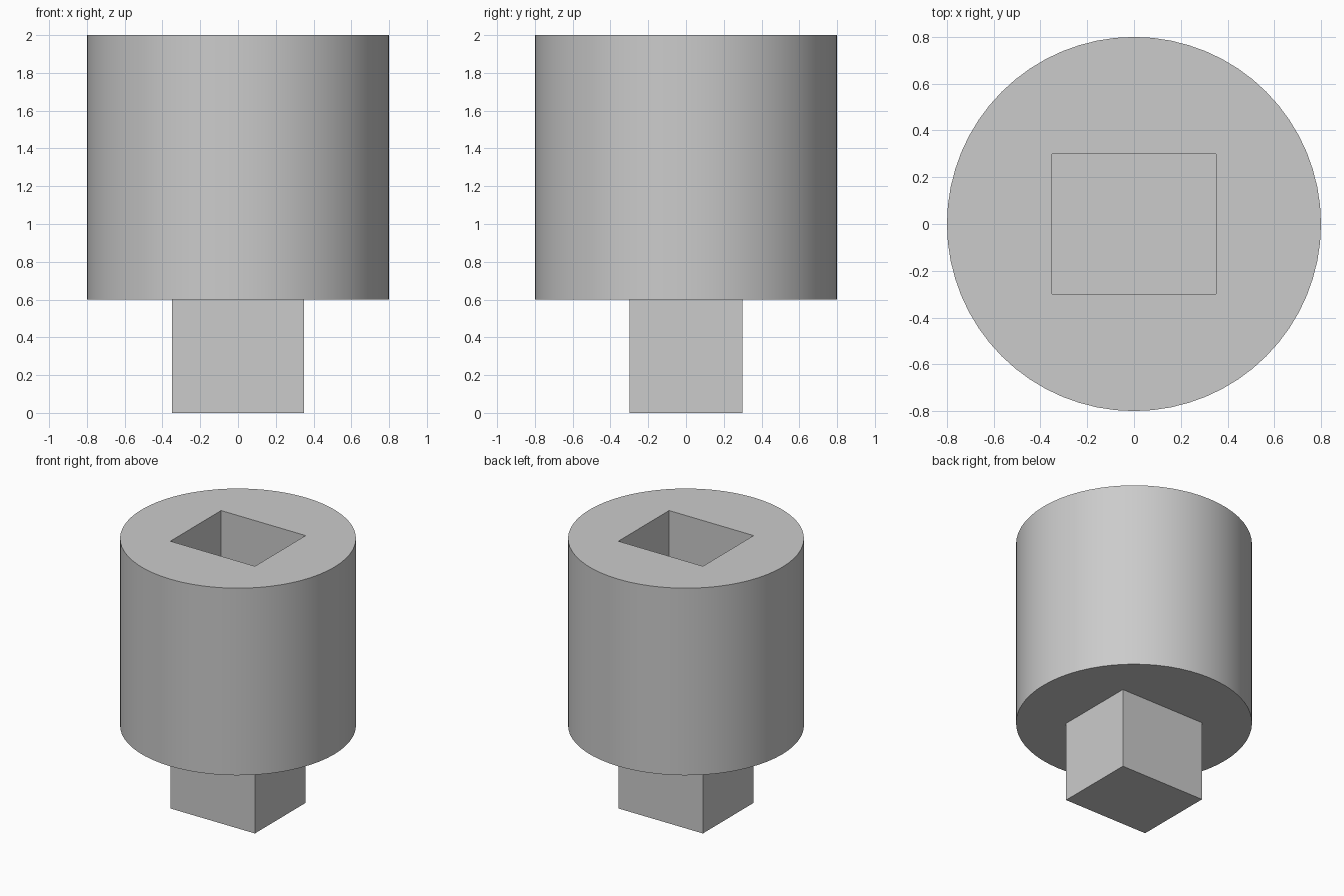
import bpy
import bmesh
import math
from mathutils import Matrix

cube = bpy.data.objects.get("Cube")
if cube:
    bpy.data.objects.remove(cube, do_unlink=True)

HEIGHT, RADIUS, SIDES = 2.0, 0.8, 64
PEG_TOP = 0.6
SOCKET_DEPTH = 0.6
PEG_X, PEG_Y = 0.7, 0.6

grey = bpy.data.materials.new("plain grey")
grey.use_nodes = True
colour = (0.6, 0.6, 0.6, 1)
grey.diffuse_color = colour
grey.node_tree.nodes["Principled BSDF"].inputs["Base Color"].default_value = colour


def add_object(name, bm):
    mesh = bpy.data.meshes.new(name)
    bm.to_mesh(mesh)
    bm.free()
    mesh.materials.append(grey)
    obj = bpy.data.objects.new(name, mesh)
    bpy.context.collection.objects.link(obj)
    return obj


def box(name, bottom, top):
    bm = bmesh.new()
    scale = Matrix.Diagonal((PEG_X, PEG_Y, top - bottom, 1))
    place = Matrix.Translation((0, 0, (bottom + top) / 2)) @ scale
    bmesh.ops.create_cube(bm, size=1, matrix=place)
    return add_object(name, bm)


# Round body
bm = bmesh.new()
bmesh.ops.create_cone(bm, cap_ends=True, segments=SIDES, radius1=RADIUS,
                      radius2=RADIUS, depth=HEIGHT - PEG_TOP,
                      matrix=Matrix.Translation((0, 0, (HEIGHT + PEG_TOP) / 2)))
body = add_object("round_body", bm)

# Rectangular socket cut into the top
cutter = box("socket_cutter", HEIGHT - SOCKET_DEPTH, HEIGHT + 0.2)
cut = body.modifiers.new("socket", 'BOOLEAN')
cut.operation = 'DIFFERENCE'
cut.solver = 'EXACT'
cut.object = cutter
bpy.ops.object.select_all(action='DESELECT')
bpy.context.view_layer.objects.active = body
body.select_set(True)
bpy.ops.object.modifier_apply(modifier=cut.name)
bpy.data.objects.remove(cutter, do_unlink=True)

# Smooth round wall with sharp rims
bpy.ops.object.shade_smooth_by_angle(angle=math.radians(30))

# Rectangular peg below the body
box("rectangular_peg", 0, PEG_TOP)
